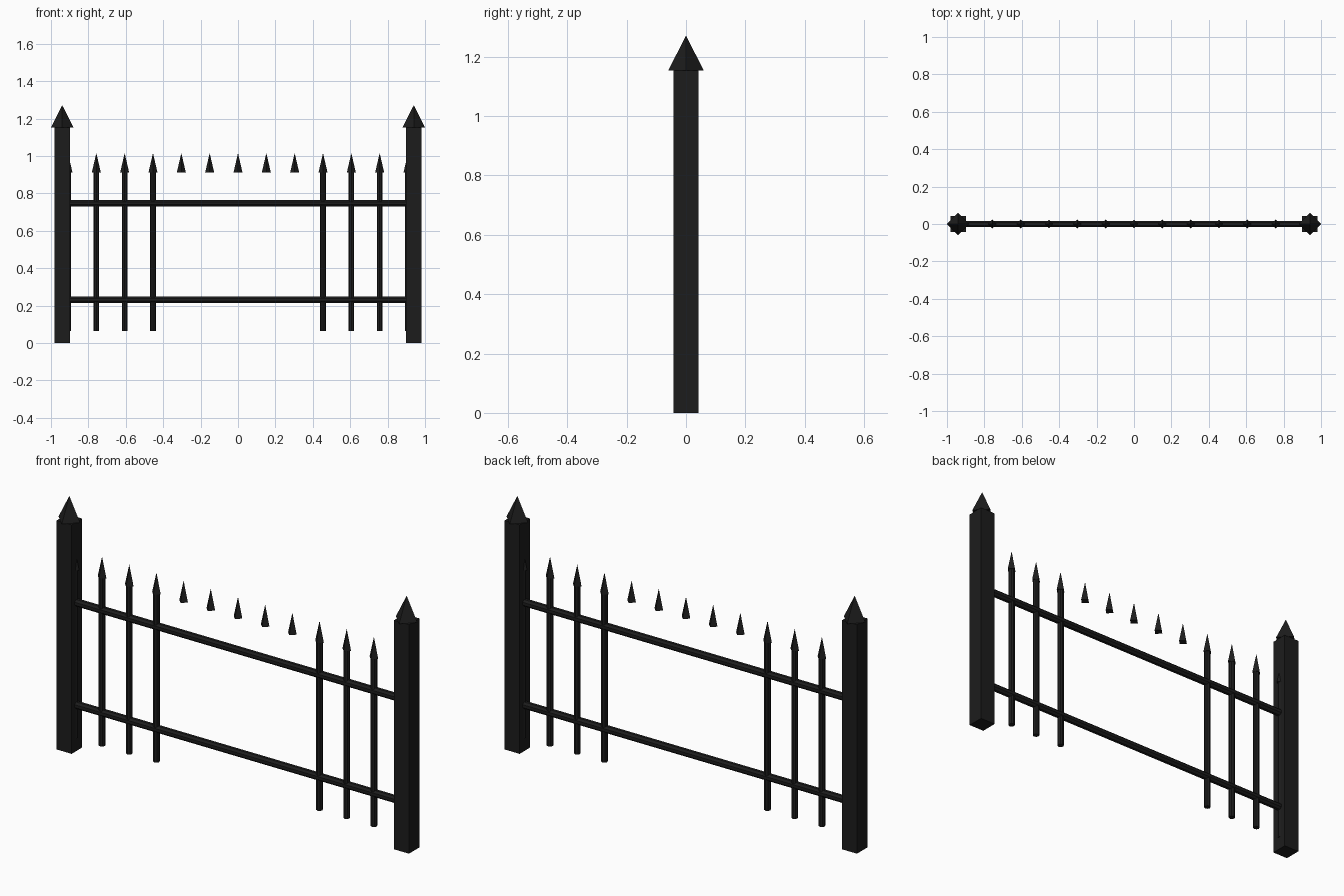
import bpy
import math
from mathutils import Matrix

if "Cube" in bpy.data.objects:
    bpy.data.objects.remove(bpy.data.objects["Cube"], do_unlink=True)

POST_X = 0.94
POST_TOP = 1.153
SPACING = 0.1515

iron = bpy.data.materials.new("black iron")
iron.use_nodes = True
iron.diffuse_color = (0.012, 0.012, 0.012, 1)
iron.node_tree.nodes["Principled BSDF"].inputs["Base Color"].default_value = iron.diffuse_color


def finish(name):
    obj = bpy.context.object
    obj.name = name
    obj.data.materials.append(iron)
    return obj


def rod(name, radius, length, location):
    bpy.ops.mesh.primitive_cylinder_add(vertices=8, radius=radius, depth=length, location=location)
    return finish(name)


def spike(name, radius, bottom, top, x):
    # four-sided point with its corners facing the axes
    bpy.ops.mesh.primitive_cone_add(vertices=4, radius1=radius, radius2=0, depth=top - bottom,
                                    location=(x, 0, (bottom + top) / 2))
    return finish(name)


# square end posts with diamond caps
for side, sign in (("left", 1), ("right", -1)):
    bpy.ops.mesh.primitive_cube_add(size=1, location=(sign * POST_X, 0, POST_TOP / 2))
    post = finish(side + "_post")
    post.scale = (0.084, 0.084, POST_TOP)
    spike(side + "_post_cap", 0.06, POST_TOP, 1.272, sign * POST_X)

# horizontal rails, turned so that a flat side faces the front
lay_down = Matrix.Rotation(math.pi / 2, 4, "Y") @ Matrix.Rotation(math.pi / 8, 4, "Z")
for name, z in (("lower_rail", 0.231), ("upper_rail", 0.747)):
    rail = rod(name, 0.0185, 1.82, (0, 0, z))
    rail.data.transform(lay_down)

# spikes along the whole top, bars only near the two ends
for i in range(-6, 7):
    x = i * SPACING
    spike("spike", 0.024, 0.912, 1.016, x)
    if abs(i) >= 3:
        rod("bar", 0.0155, 0.85, (x, 0, 0.49))
